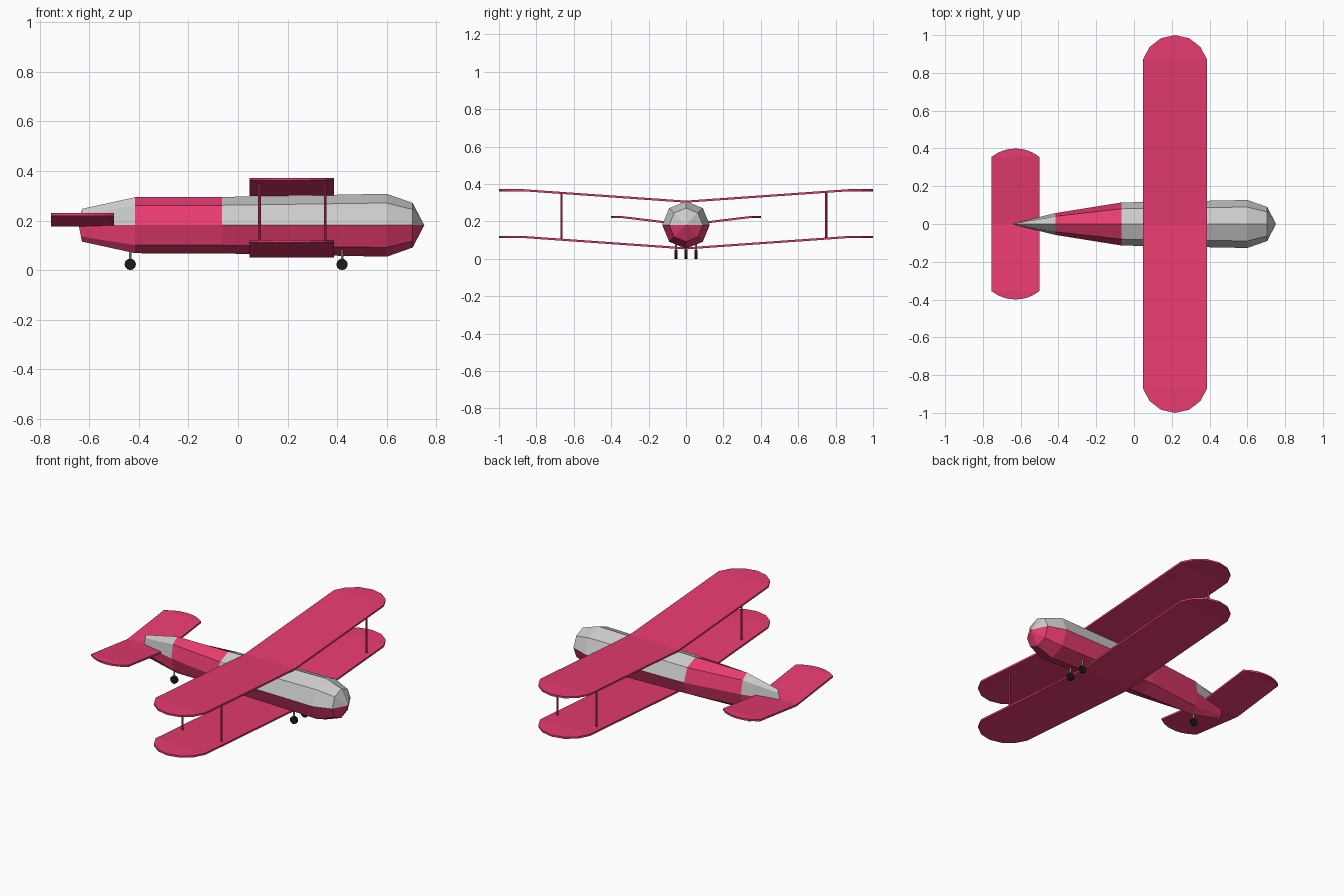
import bpy, bmesh
from math import sin, cos, pi, radians
from mathutils import Vector

if "Cube" in bpy.data.objects:
    bpy.data.objects.remove(bpy.data.objects["Cube"])


def material(name, rgb):
    m = bpy.data.materials.new(name)
    m.diffuse_color = (*rgb, 1)
    m.use_nodes = True
    m.node_tree.nodes["Principled BSDF"].inputs["Base Color"].default_value = m.diffuse_color
    return m


RED = material("red", (0.80, 0.045, 0.16))
GREY = material("grey", (0.8, 0.8, 0.8))
BLACK = material("black", (0.01, 0.01, 0.01))


def finish(bm, name, *mats):
    bmesh.ops.recalc_face_normals(bm, faces=bm.faces)
    me = bpy.data.meshes.new(name)
    bm.to_mesh(me)
    bm.free()
    for m in mats:
        me.materials.append(m)
    ob = bpy.data.objects.new(name, me)
    bpy.context.collection.objects.link(ob)
    return ob


def rod(name, a, b, r, sides, mat=None):
    a, b = Vector(a), Vector(b)
    bm = bmesh.new()
    bmesh.ops.create_cone(bm, cap_ends=True, segments=sides, radius1=r,
                          radius2=r, depth=(b - a).length)
    turn = (b - a).to_track_quat('Z', 'Y')
    for v in bm.verts:
        v.co = turn @ v.co + (a + b) / 2
    return finish(bm, name, *([mat] if mat else []))


# Fuselage: octagonal rings (x, half width, half height) closed by points
rings = [(-0.63, 0.005, 0.066), (-0.415, 0.058, 0.113), (-0.065, 0.114, 0.114),
         (0.60, 0.127, 0.127), (0.705, 0.09, 0.09)]
N, ZC = 8, 0.181
bm = bmesh.new()
loops = [[bm.verts.new((x, ry * cos(2 * pi * i / N), ZC + rz * sin(2 * pi * i / N)))
          for i in range(N)] for x, ry, rz in rings]
tail = bm.verts.new((-0.643, 0, ZC))
nose = bm.verts.new((0.752, 0, ZC))
for i in range(N):
    j = (i + 1) % N
    upper = i < N // 2
    for k in range(len(loops) - 1):
        f = bm.faces.new((loops[k][i], loops[k][j], loops[k + 1][j], loops[k + 1][i]))
        f.material_index = 1 if upper and k != 1 else 0
    for ring, tip in ((loops[0], tail), (loops[-1], nose)):
        f = bm.faces.new((ring[i], ring[j], tip))
        f.material_index = 1 if upper else 0
finish(bm, "fuselage", RED, GREY)


# Wings: sloped panels from the centre line, with flat rounded tips
def wing(name, x0, x1, span, y_tip, z_root, z_tip, thick):
    xc, hw, rise = (x0 + x1) / 2, (x1 - x0) / 2, span - y_tip
    rad = (hw * hw + rise * rise) / (2 * rise)
    bm = bmesh.new()
    root = [bm.verts.new((x, 0, z_root)) for x in (x0, x1)]
    half = math_asin(hw / rad)
    for s in (1, -1):
        arc = []
        for i in range(7):
            a = half * (i - 3) / 3
            arc.append(bm.verts.new((xc + rad * sin(a), s * (span - rad + rad * cos(a)), z_tip)))
        bm.faces.new((root[0], root[1], arc[-1], arc[0]))
        bm.faces.new(arc)
    bmesh.ops.recalc_face_normals(bm, faces=bm.faces)
    top = bmesh.ops.extrude_face_region(bm, geom=bm.faces[:], use_keep_orig=True)
    bmesh.ops.translate(bm, vec=(0, 0, thick),
                        verts=[g for g in top["geom"] if isinstance(g, bmesh.types.BMVert)])
    return finish(bm, name, RED)


from math import asin as math_asin

wing("upper_wing", 0.047, 0.387, 1.0, 0.87, 0.300, 0.361, 0.011)
wing("lower_wing", 0.047, 0.387, 1.0, 0.87, 0.050, 0.111, 0.011)
wing("tail_wing", -0.755, -0.50, 0.40, 0.355, 0.176, 0.219, 0.011)

# Wing struts
for side, y in (("left", -0.665), ("right", 0.75)):
    lift = 0.061 * abs(y) / 0.87
    for end, x in (("rear", 0.087), ("front", 0.352)):
        rod(f"{side}_{end}_strut", (x, y, 0.055 + lift), (x, y, 0.305 + lift), 0.006, 10, RED)

# Landing gear: thin grey legs and black wheels
for name, x, y in (("front_left", 0.42, -0.053), ("front_right", 0.42, 0.053), ("tail", -0.435, 0)):
    rod(name + "_leg", (x, y, 0.024), (x, y, 0.10), 0.005, 8)
    rod(name + "_wheel", (x, y - 0.008, 0.023), (x, y + 0.008, 0.023), 0.023, 12, BLACK)
